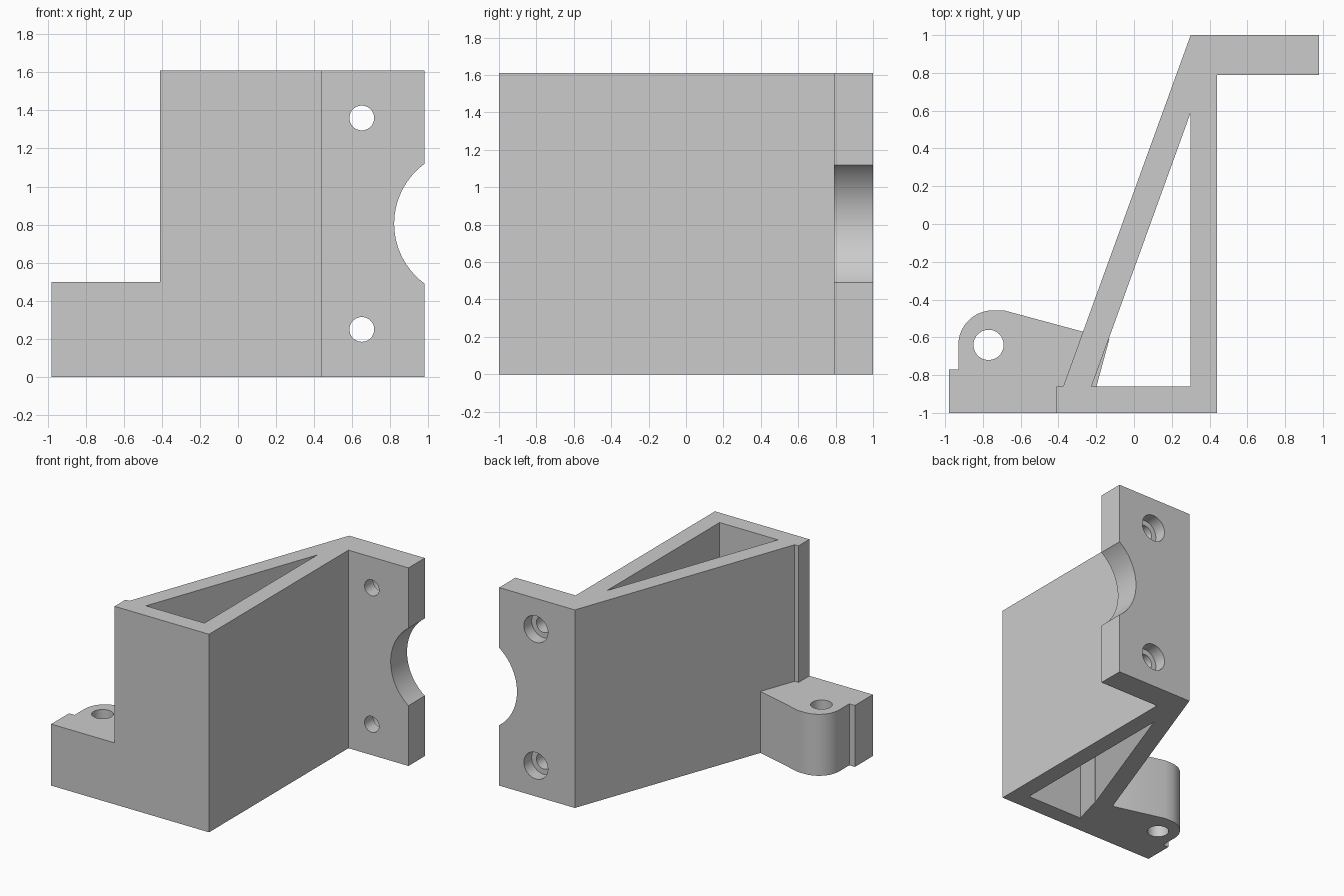
import bpy, bmesh, math
from mathutils import Matrix, Vector

if "Cube" in bpy.data.objects:
    bpy.data.objects.remove(bpy.data.objects["Cube"])

grey = bpy.data.materials.new("plain grey")
grey.use_nodes = True
grey.diffuse_color = (0.6, 0.6, 0.6, 1)
grey.node_tree.nodes["Principled BSDF"].inputs["Base Color"].default_value = (0.6, 0.6, 0.6, 1)

HEIGHT = 1.61
LUG_HEIGHT = 0.5


def finish(name, bm):
    bmesh.ops.recalc_face_normals(bm, faces=bm.faces[:])
    mesh = bpy.data.meshes.new(name)
    bm.to_mesh(mesh)
    bm.free()
    mesh.materials.append(grey)
    obj = bpy.data.objects.new(name, mesh)
    bpy.context.collection.objects.link(obj)
    return obj


def prism(name, outline, z0, z1):
    """Extrude a plan outline upwards."""
    bm = bmesh.new()
    face = bm.faces.new([bm.verts.new((x, y, z0)) for x, y in outline])
    top = bmesh.ops.extrude_face_region(bm, geom=[face])["geom"]
    verts = [v for v in top if isinstance(v, bmesh.types.BMVert)]
    bmesh.ops.translate(bm, vec=(0, 0, z1 - z0), verts=verts)
    return finish(name, bm)


def cylinder(name, centre, radius, depth, along_y=False, segments=48):
    bm = bmesh.new()
    turn = Matrix.Rotation(math.pi / 2 if along_y else 0, 4, "X")
    bmesh.ops.create_cone(bm, cap_ends=True, segments=segments, radius1=radius,
                          radius2=radius, depth=depth,
                          matrix=Matrix.Translation(Vector(centre)) @ turn)
    return finish(name, bm)


def combine(target, other, operation):
    """Apply a boolean and drop the helper."""
    other.hide_render = True
    mod = target.modifiers.new("combine", "BOOLEAN")
    mod.operation, mod.solver, mod.object = operation, "EXACT", other
    bpy.context.view_layer.objects.active = target
    bpy.ops.object.modifier_apply(modifier=mod.name)
    bpy.data.objects.remove(other)


# Hollow triangular column with the rear flange
bracket = prism("bracket", [(-0.41, -1), (0.44, -1), (0.44, 0.79), (0.98, 0.79),
                            (0.98, 1), (0.3, 1), (-0.375, -0.86), (-0.41, -0.86)], 0, HEIGHT)
cavity = prism("cavity_cutter", [(0.3, 0.59), (-0.225, -0.86), (0.3, -0.86)], -0.1, HEIGHT + 0.1)
combine(bracket, cavity, "DIFFERENCE")

# Rounded lug on the right side
arc = [(-0.745 + 0.185 * math.cos(a), -0.64 + 0.183 * math.sin(a))
       for a in (math.pi - i * math.pi / 32 for i in range(17))]
lug = prism("lug", [(-0.98, -1), (-0.98, -0.77), (-0.93, -0.77)] + arc +
            [(-0.69, -0.457), (-0.13, -0.608), (-0.21, -0.9), (-0.21, -1)], 0, LUG_HEIGHT)
combine(bracket, lug, "UNION")
combine(bracket, cylinder("lug_hole_cutter", (-0.77, -0.64, 0.25), 0.08, 0.8), "DIFFERENCE")

# Flange screw holes, counterbored from the back
for z in (0.25, 1.36):
    combine(bracket, cylinder("screw_cutter", (0.65, 0.9, z), 0.065, 0.5, True), "DIFFERENCE")
    combine(bracket, cylinder("counterbore_cutter", (0.65, 1, z), 0.108, 0.2, True), "DIFFERENCE")

# Round notch in the flange edge
combine(bracket, cylinder("notch_cutter", (1.21, 0.9, HEIGHT / 2), 0.39, 0.5, True, 96), "DIFFERENCE")

bpy.ops.object.select_all(action="DESELECT")
bracket.select_set(True)
bpy.context.view_layer.objects.active = bracket
bpy.ops.object.shade_smooth_by_angle(angle=math.radians(25))
